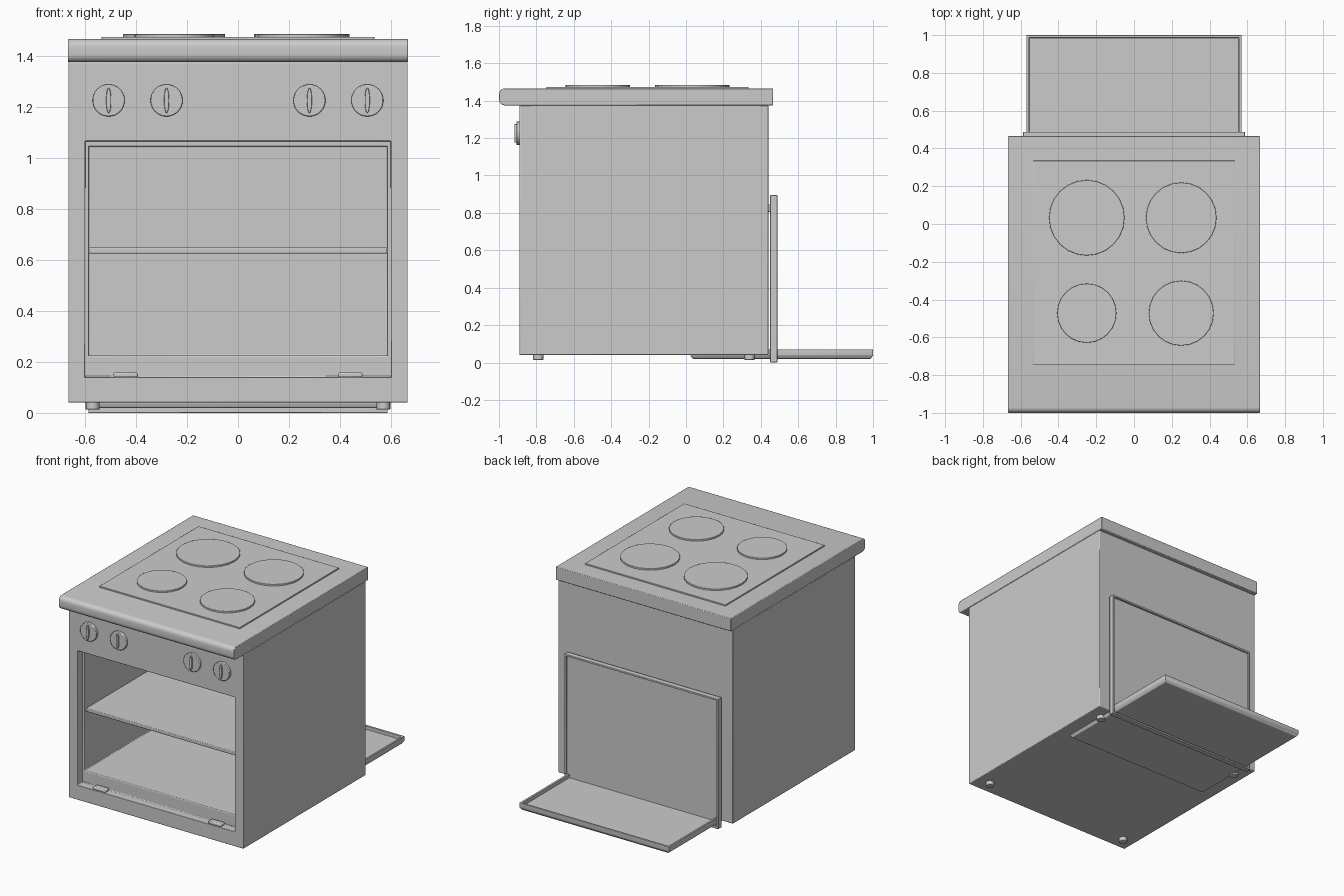
import bpy, bmesh, math

if "Cube" in bpy.data.objects:
    bpy.data.objects.remove(bpy.data.objects["Cube"])


def finish(name, bm, bevel=0.0, segments=2):
    bmesh.ops.recalc_face_normals(bm, faces=bm.faces)
    mesh = bpy.data.meshes.new(name)
    bm.to_mesh(mesh)
    bm.free()
    ob = bpy.data.objects.new(name, mesh)
    bpy.context.collection.objects.link(ob)
    bpy.ops.object.select_all(action='DESELECT')
    ob.select_set(True)
    bpy.context.view_layer.objects.active = ob
    bpy.ops.object.shade_smooth_by_angle(angle=math.radians(35))
    if bevel:
        mod = ob.modifiers.new("soft_edges", 'BEVEL')
        mod.width, mod.segments = bevel, segments
        mod.limit_method = 'ANGLE'
    return ob


def loft(name, rings, axis='Z', bevel=0.0, segments=2):
    """Rectangles (u0, u1, v0, v1, w) joined in order along an axis, ends capped."""
    bm = bmesh.new()
    loops = []
    for u0, u1, v0, v1, w in rings:
        pts = [(u0, v0), (u1, v0), (u1, v1), (u0, v1)]
        loops.append([bm.verts.new((u, v, w) if axis == 'Z' else (u, w, v)) for u, v in pts])
    for a, b in zip(loops, loops[1:]):
        for i in range(4):
            j = (i + 1) % 4
            bm.faces.new((a[i], a[j], b[j], b[i]))
    bm.faces.new(loops[0])
    bm.faces.new(loops[-1])
    return finish(name, bm, bevel, segments)


def box(name, x, y, z, bevel=0.0, segments=2):
    return loft(name, [(*x, *y, z[0]), (*x, *y, z[1])], 'Z', bevel, segments)


def disc(name, centre, radius, depth, axis='Z', sides=24, bevel=0.0):
    bm = bmesh.new()
    bmesh.ops.create_cone(bm, cap_ends=True, segments=sides,
                          radius1=radius, radius2=radius, depth=depth)
    ob = finish(name, bm, bevel)
    ob.location = centre
    if axis == 'Y':
        ob.rotation_euler.x = math.pi / 2
    return ob


# Body: outer shell, stepped door recess and oven cavity in one skin
S, R, C = 0.665, 0.60, 0.585
loft("body", [(-S, S, 0.04, 1.375, 0.44), (-S, S, 0.04, 1.375, -0.89),
              (-R, R, 0.14, 1.065, -0.89), (-R, R, 0.14, 1.065, -0.835),
              (-C, C, 0.225, 1.045, -0.835), (-C, C, 0.225, 1.045, 0.38)],
     'Y', 0.004)

# Oven shelf
box("oven_shelf", (-C, C), (-0.82, 0.38), (0.625, 0.648), 0.004)

# Worktop: side profile with a rounded front, extruded across the width
profile = [(0.465, 1.375), (0.465, 1.465)]
for cz, a0 in ((1.435, 90), (1.405, 180)):
    for k in range(6):
        a = math.radians(a0 + k * 18)
        profile.append((-0.97 + 0.03 * math.cos(a), cz + 0.03 * math.sin(a)))
bm = bmesh.new()
face = bm.faces.new([bm.verts.new((-0.667, y, z)) for y, z in profile])
ext = bmesh.ops.extrude_face_region(bm, geom=[face])
bmesh.ops.translate(bm, vec=(1.334, 0, 0),
                    verts=[v for v in ext["geom"] if isinstance(v, bmesh.types.BMVert)])
finish("worktop", bm, 0.004)

# Hob plate and four burners
box("hob_plate", (-0.535, 0.535), (-0.745, 0.335), (1.46, 1.474), 0.002)
for i, (x, y, r) in enumerate([(-0.25, 0.033, 0.2), (0.25, 0.033, 0.187),
                               (-0.25, -0.472, 0.157), (0.25, -0.472, 0.172)]):
    disc(f"burner_{i + 1}", (x, y, 1.476), r, 0.018, bevel=0.002)

# Control knobs with grips
for i, x in enumerate((-0.507, -0.28, 0.28, 0.507)):
    disc(f"knob_{i + 1}", (x, -0.895, 1.225), 0.063, 0.024, 'Y', 32, 0.004)
    bm = bmesh.new()
    bmesh.ops.create_cone(bm, cap_ends=True, segments=20, radius1=1, radius2=1, depth=0.02)
    bmesh.ops.scale(bm, vec=(0.01, 0.05, 1), verts=bm.verts)
    grip = finish(f"knob_grip_{i + 1}", bm, 0.002)
    grip.location = (x, -0.907, 1.225)
    grip.rotation_euler.x = math.pi / 2

# Door hinges on the recess ledge
for side, x in (("left", -0.44), ("right", 0.44)):
    box(f"hinge_{side}", (x - 0.048, x + 0.048), (-0.885, -0.84), (0.138, 0.158), 0.006)

# Feet
for i, (x, y) in enumerate([(sx * 0.57, y) for sx in (-1, 1) for y in (-0.79, 0.34)]):
    disc(f"foot_{i + 1}", (x, y, 0.03), 0.027, 0.034, sides=16, bevel=0.003)

# Detached oven door standing behind the body, rim facing back, and its handle
D = 0.587
loft("oven_door", [(-D, D, 0.0, 0.895, 0.45), (-D, D, 0.0, 0.895, 0.488),
                   (-D + 0.013, D - 0.013, 0.013, 0.882, 0.488),
                   (-D + 0.013, D - 0.013, 0.013, 0.882, 0.475)], 'Y', 0.003)
box("door_handle", (-0.4, 0.4), (0.42, 0.455), (0.805, 0.845), 0.006)

# Baking tray sliding out at the back through the door
T = 0.57
loft("tray", [(-T + 0.012, T - 0.012, 0.035, 0.988, 0.02), (-T, T, 0.025, 1.0, 0.038),
              (-T, T, 0.025, 1.0, 0.07),
              (-T + 0.014, T - 0.014, 0.039, 0.986, 0.07),
              (-T + 0.014, T - 0.014, 0.039, 0.986, 0.045)], 'Z', 0.003)
